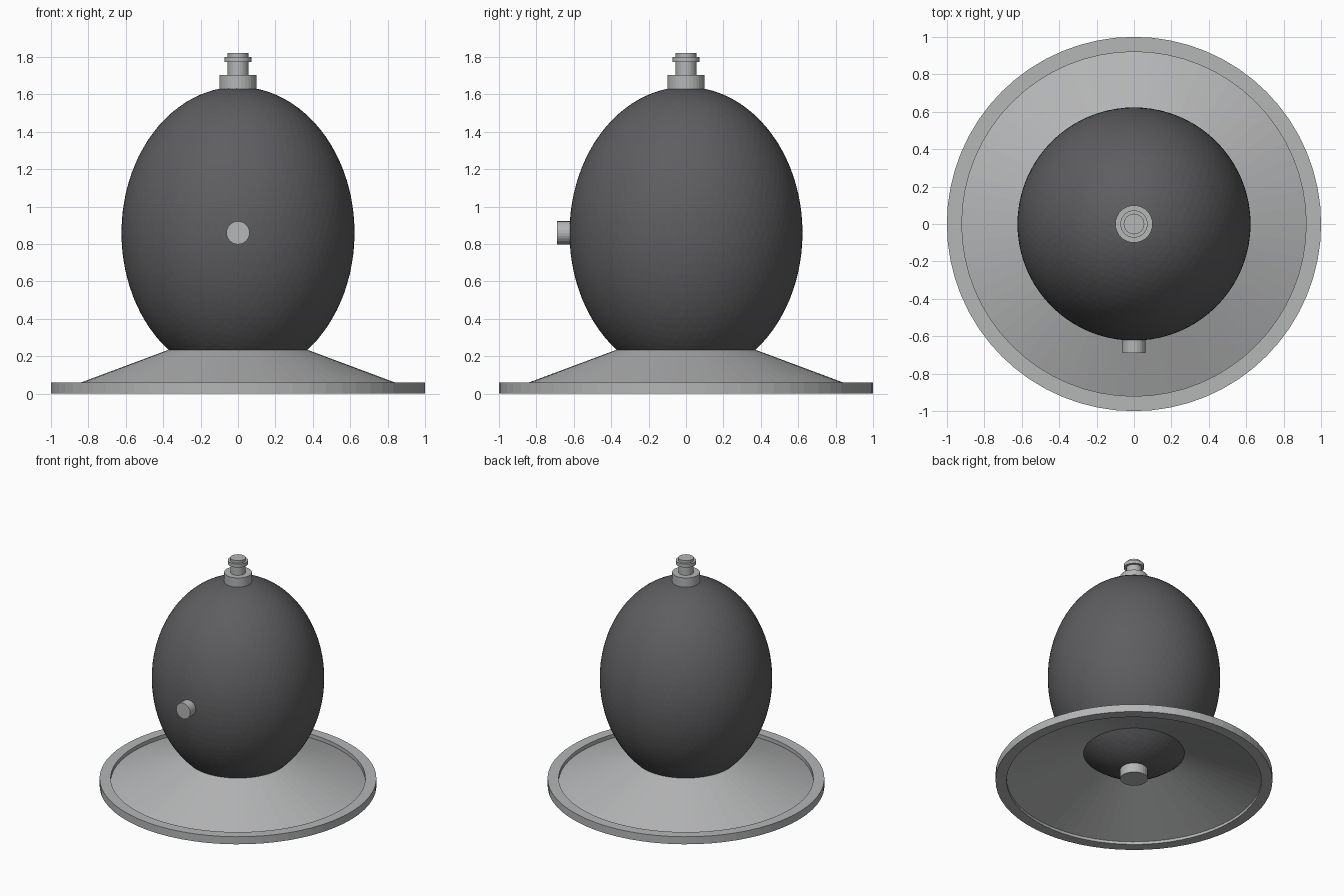
import bpy
import bmesh
import math

cube = bpy.data.objects.get("Cube")
if cube:
    bpy.data.objects.remove(cube, do_unlink=True)


def material(name, rgb):
    mat = bpy.data.materials.new(name)
    mat.use_nodes = True
    mat.diffuse_color = (*rgb, 1)
    mat.node_tree.nodes["Principled BSDF"].inputs["Base Color"].default_value = (*rgb, 1)
    return mat


metal = material("light_grey_metal", (0.46, 0.465, 0.47))
shell = material("dark_grey_shell", (0.112, 0.112, 0.118))


def add_object(name, bm, mat):
    bmesh.ops.recalc_face_normals(bm, faces=bm.faces)
    mesh = bpy.data.meshes.new(name)
    bm.to_mesh(mesh)
    bm.free()
    mesh.materials.append(mat)
    obj = bpy.data.objects.new(name, mesh)
    bpy.context.collection.objects.link(obj)
    return obj


def lathe(name, profile, sides, mat, closed=False):
    """Turn a (radius, height) profile around z; open profiles get end caps."""
    bm = bmesh.new()
    rings = [[bm.verts.new((r * math.cos(math.tau * i / sides),
                            r * math.sin(math.tau * i / sides), z))
              for i in range(sides)] for r, z in profile]
    pairs = list(zip(rings, rings[1:]))
    if closed:
        pairs.append((rings[-1], rings[0]))
    else:
        bm.faces.new(rings[0])
        bm.faces.new(rings[-1])
    for a, b in pairs:
        for i in range(sides):
            j = (i + 1) % sides
            bm.faces.new((a[i], a[j], b[j], b[i]))
    return add_object(name, bm, mat)


# Base: flat rim ring and the thin conical skirt inside it
lathe("base_rim", [(0.92, 0), (1, 0), (1, 0.06), (0.92, 0.06)], 64, metal, closed=True)
lathe("base_skirt", [(0.92, 0.03), (0.37, 0.235), (0.36, 0.23), (0.92, 0.022)],
      64, metal, closed=True)

# Egg-shaped body
bm = bmesh.new()
bmesh.ops.create_icosphere(bm, subdivisions=5, radius=1)
bmesh.ops.scale(bm, vec=(0.623, 0.623, 0.78), verts=bm.verts)
bmesh.ops.translate(bm, vec=(0, 0, 0.86), verts=bm.verts)
add_object("body", bm, shell)

# Top collar with flanged post
lathe("top_collar", [(0.1, 1.58), (0.1, 1.703)], 32, metal)
lathe("top_post", [(0.055, 1.69), (0.055, 1.773), (0.073, 1.773), (0.073, 1.8),
                   (0.055, 1.8), (0.055, 1.82)], 32, metal)

# Bottom outlet and front port
lathe("bottom_outlet", [(0.1, 0.016), (0.1, 0.14)], 32, metal)
port = lathe("front_port", [(0.062, 0.58), (0.062, 0.69)], 24, metal)
port.rotation_euler.x = math.pi / 2
port.location.z = 0.86
